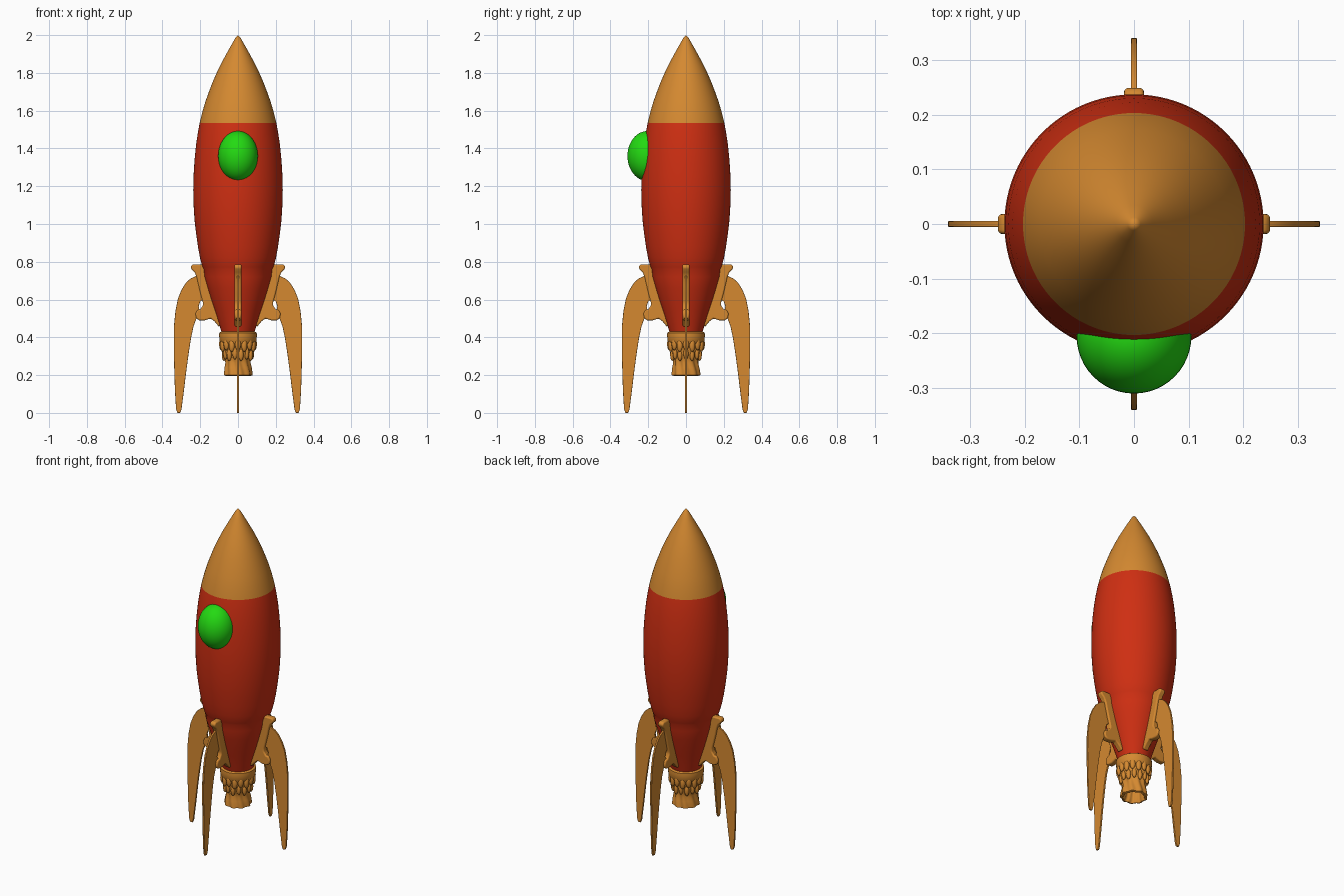
import bpy, bmesh, math
from mathutils import Matrix, Vector

if "Cube" in bpy.data.objects:
    bpy.data.objects.remove(bpy.data.objects["Cube"])


def material(name, rgb):
    m = bpy.data.materials.new(name)
    m.diffuse_color = (*rgb, 1)
    m.use_nodes = True
    m.node_tree.nodes["Principled BSDF"].inputs["Base Color"].default_value = m.diffuse_color
    return m


RED = material("red paint", (0.62, 0.028, 0.006))
GOLD = material("golden orange", (0.66, 0.25, 0.03))
GREEN = material("bright green", (0.017, 0.70, 0.006))


def finish(name, bm, mats, angle=40):
    bmesh.ops.recalc_face_normals(bm, faces=bm.faces[:])
    me = bpy.data.meshes.new(name)
    bm.to_mesh(me)
    bm.free()
    ob = bpy.data.objects.new(name, me)
    bpy.context.collection.objects.link(ob)
    for m in mats:
        me.materials.append(m)
    bpy.ops.object.select_all(action='DESELECT')
    ob.select_set(True)
    bpy.context.view_layer.objects.active = ob
    bpy.ops.object.shade_smooth_by_angle(angle=math.radians(angle))
    return ob


def revolve(bm, profile, n=64, wobble=None):
    """Spin (radius, z) points round the z axis; wobble changes the radius."""
    rings = []
    for r, z in profile:
        if r == 0:
            rings.append([bm.verts.new((0, 0, z))])
            continue
        ring = []
        for i in range(n):
            a = 2 * math.pi * i / n
            q = r + (wobble(a, z) if wobble else 0)
            ring.append(bm.verts.new((q * math.cos(a), q * math.sin(a), z)))
        rings.append(ring)
    for a, b in zip(rings, rings[1:]):
        for i in range(n):
            j = (i + 1) % n
            vs = [a[i % len(a)], a[j % len(a)], b[j % len(b)], b[i % len(b)]]
            bm.faces.new(list(dict.fromkeys(vs)))


def plate(bm, outline, half):
    """Extrude an (x, z) outline to both sides of y = 0."""
    front = [bm.verts.new((x, -half, z)) for x, z in outline]
    back = [bm.verts.new((x, half, z)) for x, z in outline]
    bm.faces.new(front)
    bm.faces.new(back[::-1])
    for i in range(len(outline)):
        j = (i + 1) % len(outline)
        bm.faces.new((front[i], front[j], back[j], back[i]))


# Hull with golden nose above and red below
hull = [(0, 2), (.012, 1.988), (.034, 1.95), (.062, 1.9), (.089, 1.85), (.113, 1.8), (.135, 1.75),
        (.154, 1.7), (.172, 1.65), (.187, 1.6), (.203, 1.535), (.213, 1.48), (.222, 1.42),
        (.230, 1.34), (.235, 1.26), (.237, 1.18), (.235, 1.1), (.230, 1.02), (.222, .95),
        (.212, .88), (.201, .82), (.188, .772), (.182, .76), (.177, .72), (.160, .66),
        (.142, .6), (.122, .54), (.103, .48), (.085, .42), (0, .42)]
bm = bmesh.new()
revolve(bm, hull, 96)
for f in bm.faces:
    f.material_index = 1 if f.calc_center_median().z > 1.535 else 0
finish("hull", bm, [RED, GOLD])

# Domed window
bm = bmesh.new()
bmesh.ops.create_uvsphere(bm, u_segments=48, v_segments=24, radius=1,
                          matrix=Matrix.Translation((0, -.205, 1.36)) @ Matrix.Diagonal((.105, .105, .132, 1)))
bmesh.ops.bisect_plane(bm, geom=bm.verts[:] + bm.edges[:] + bm.faces[:],
                       plane_co=(0, -.18, 0), plane_no=(0, 1, 0), clear_outer=True)
finish("window_dome", bm, [GREEN])

# Engine: collar, hanging scallops and a lumpy hollow nozzle
bm = bmesh.new()
revolve(bm, [(0, .43), (.09, .43), (.099, .424), (.1, .41), (.098, .385), (.09, .365), (0, .365)])
finish("engine_collar", bm, [GOLD])

bm = bmesh.new()
for count, radius, z, size in ((16, .088, .365, (.012, .016, .034)), (14, .074, .315, (.012, .013, .032))):
    for i in range(count):
        turn = Matrix.Rotation(2 * math.pi * i / count, 4, 'Z')
        drop = .008 * (i % 2)
        bmesh.ops.create_uvsphere(bm, u_segments=12, v_segments=8, radius=1,
                                  matrix=turn @ Matrix.Translation((radius, 0, z - drop)) @ Matrix.Diagonal((*size, 1)))
finish("engine_scallops", bm, [GOLD])

bm = bmesh.new()
revolve(bm, [(.085, .38), (.08, .34), (.074, .31), (.066, .285), (.064, .265), (.069, .24), (.072, .22),
             (.074, .2), (.062, .196), (.054, .215), (.046, .26), (0, .28)], 72,
        lambda a, z: .004 * math.cos(9 * a + 30 * z) if z < .36 else 0)
finish("engine_nozzle", bm, [GOLD])

# Four fins: a thin blade on a thick bracket
blade = [(.17, .75), (.22, .725), (.25, .712), (.275, .69), (.30, .65), (.318, .605), (.331, .54),
         (.339, .46), (.34, .37), (.338, .25), (.334, .12), (.328, .02), (.321, 0), (.306, 0),
         (.299, .02), (.286, .12), (.274, .22), (.262, .31), (.248, .4), (.235, .46), (.22, .5),
         (.203, .54), (.208, .565), (.2, .59), (.18, .6), (.15, .66)]
bracket = [(.165, .77), (.182, .786), (.24, .787), (.25, .775), (.247, .762), (.23, .745), (.219, .72),
           (.21, .68), (.198, .63), (.187, .59), (.185, .57), (.2, .548), (.216, .545), (.225, .525),
           (.222, .502), (.205, .49), (.175, .49), (.145, .5), (.125, .485), (.1, .455), (.085, .47),
           (.1, .55), (.13, .64)]
for i, side in enumerate(("right", "back", "left", "front")):
    turn = Matrix.Rotation(i * math.pi / 2, 4, 'Z')
    for part, outline, half, bevel in (("blade", blade, .0055, .002), ("bracket", bracket, .018, .007)):
        bm = bmesh.new()
        plate(bm, outline, half)
        bm.transform(turn)
        ob = finish(f"{side}_fin_{part}", bm, [GOLD])
        mod = ob.modifiers.new("rounded edges", 'BEVEL')
        mod.width = bevel
        mod.segments = 3
        mod.limit_method = 'ANGLE'
        mod.angle_limit = math.radians(50)
